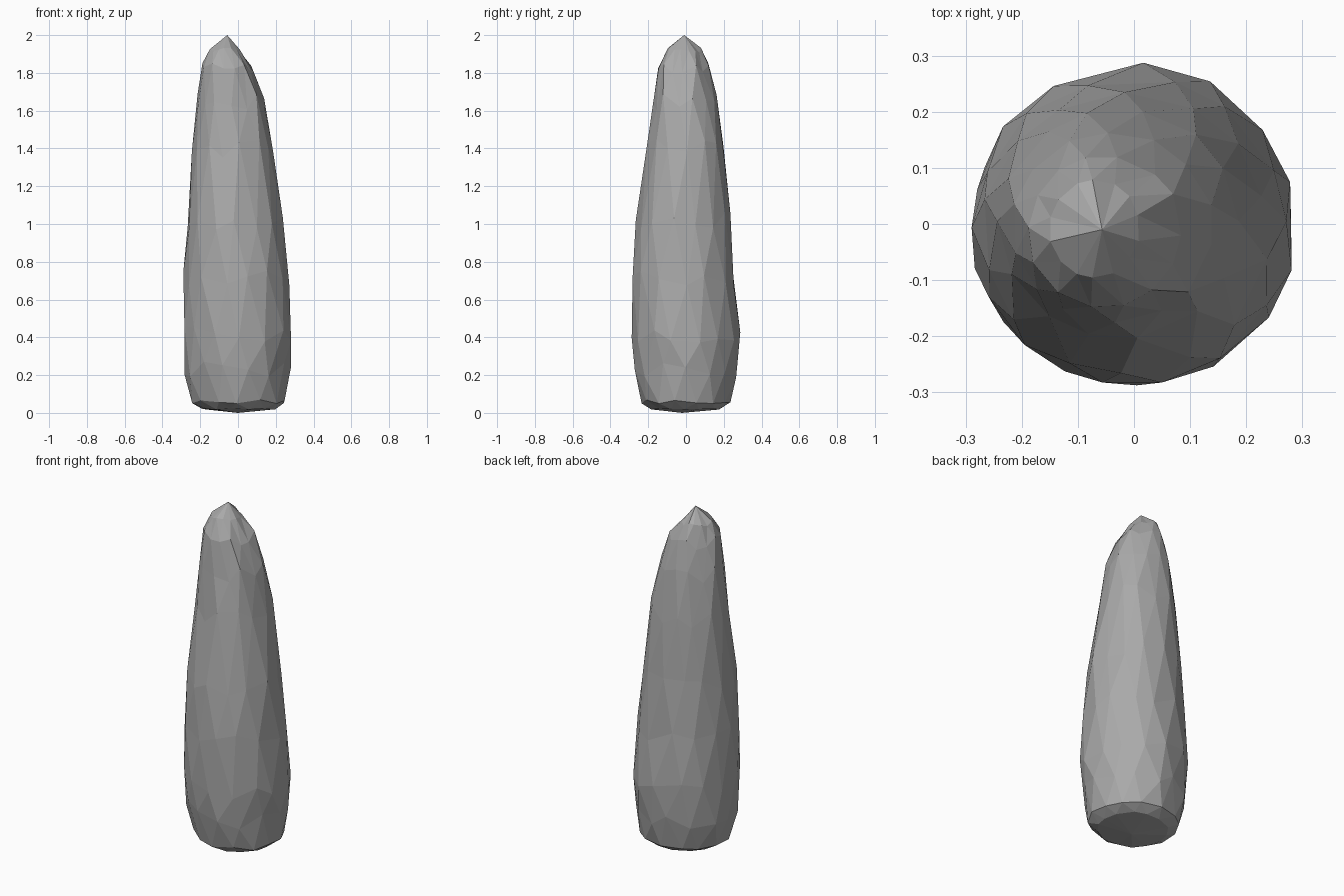
import bpy, bmesh, math, random

if "Cube" in bpy.data.objects:
    bpy.data.objects.remove(bpy.data.objects["Cube"], do_unlink=True)

random.seed(4)
SIDES = 14

# Rings of the stone pillar: height, left, right, front, back
RINGS = [
    (0.02, -0.19, 0.20, -0.19, 0.18),
    (0.06, -0.245, 0.25, -0.235, 0.235),
    (0.23, -0.287, 0.275, -0.272, 0.27),
    (0.42, -0.29, 0.288, -0.285, 0.283),
    (0.72, -0.285, 0.27, -0.285, 0.26),
    (1.02, -0.27, 0.237, -0.265, 0.235),
    (1.40, -0.243, 0.185, -0.203, 0.205),
    (1.64, -0.218, 0.14, -0.175, 0.163),
    (1.82, -0.19, 0.085, -0.148, 0.122),
    (1.92, -0.15, 0.01, -0.095, 0.08),
]

stone = bpy.data.materials.new("grey stone")
stone.use_nodes = True
colour = (0.40, 0.40, 0.40, 1)
stone.diffuse_color = colour
stone.node_tree.nodes["Principled BSDF"].inputs["Base Color"].default_value = colour

# Staggered, slightly uneven rings give the chipped facets
bm = bmesh.new()
loops = []
for i, (z, x0, x1, y0, y1) in enumerate(RINGS):
    lift = min(0.05, 0.18 * min(z, 2 - z))
    loop = []
    for k in range(SIDES):
        a = math.tau * (k + i % 2 * 0.5 + random.uniform(-0.15, 0.15)) / SIDES
        r = random.uniform(0.985, 1.02)
        loop.append(bm.verts.new((
            (x0 + x1) / 2 + r * (x1 - x0) / 2 * math.cos(a),
            (y0 + y1) / 2 + r * (y1 - y0) / 2 * math.sin(a),
            z + random.uniform(-lift, lift))))
    loops.append(loop)

# Triangles between neighbouring rings
for i, (low, high) in enumerate(zip(loops, loops[1:])):
    for k in range(SIDES):
        n = (k + 1) % SIDES
        if i % 2 == 0:
            bm.faces.new((low[k], low[n], high[k]))
            bm.faces.new((low[n], high[n], high[k]))
        else:
            bm.faces.new((low[k], high[n], high[k]))
            bm.faces.new((low[k], low[n], high[n]))

# Off-centre tip and rough underside
tip = bm.verts.new((-0.057, -0.01, 2.0))
foot = bm.verts.new((0.0, -0.02, 0.0))
for k in range(SIDES):
    n = (k + 1) % SIDES
    bm.faces.new((loops[-1][k], loops[-1][n], tip))
    bm.faces.new((loops[0][n], loops[0][k], foot))

# Merge nearly flat neighbours into broader facets
bmesh.ops.dissolve_limit(bm, angle_limit=math.radians(4), verts=bm.verts, edges=bm.edges)
bmesh.ops.triangulate(bm, faces=[f for f in bm.faces if len(f.verts) > 4])
bmesh.ops.recalc_face_normals(bm, faces=bm.faces)

mesh = bpy.data.meshes.new("stone_pillar")
bm.to_mesh(mesh)
bm.free()
mesh.materials.append(stone)
bpy.context.collection.objects.link(bpy.data.objects.new("stone_pillar", mesh))
